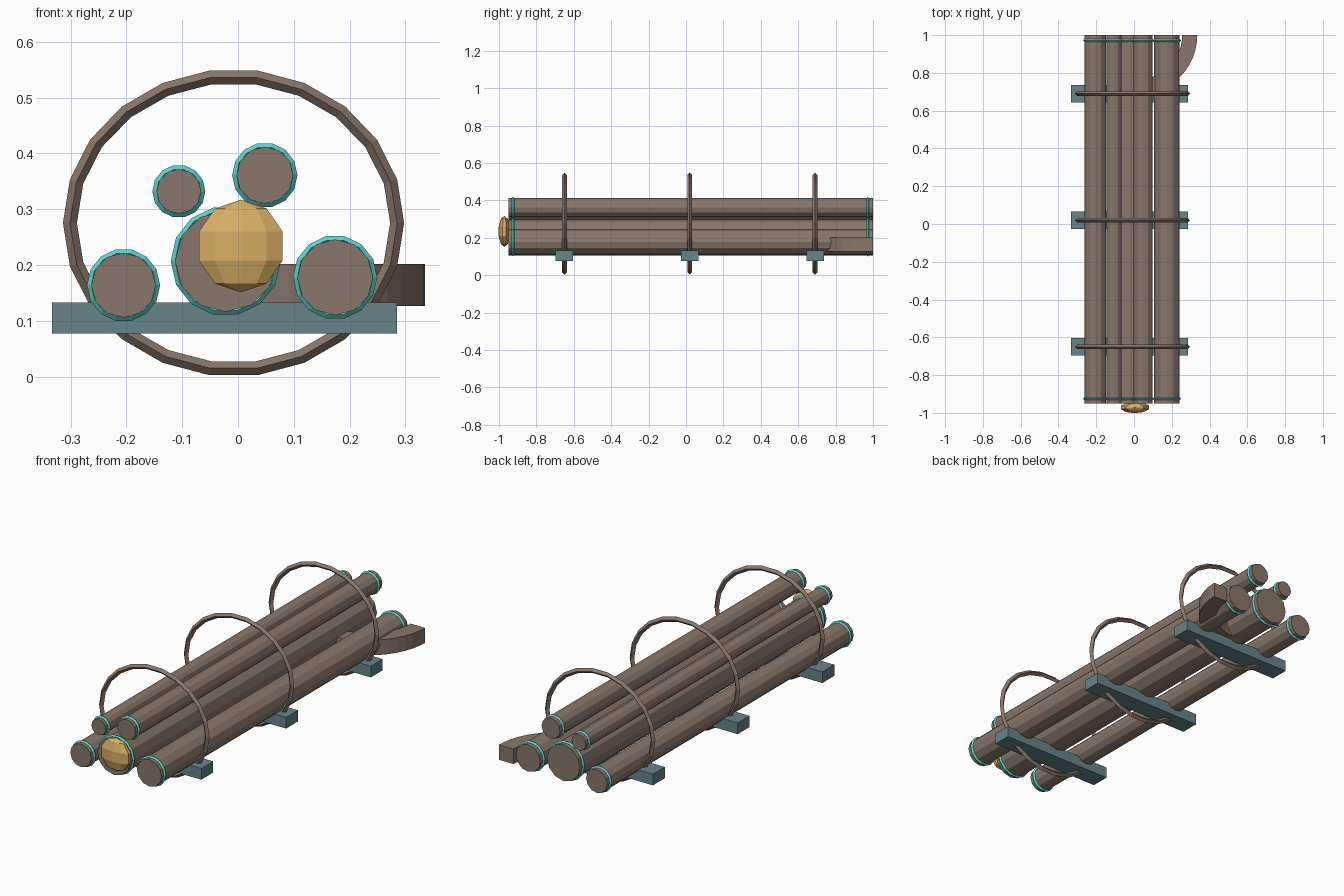
import bpy, bmesh, math
from mathutils import Vector

if "Cube" in bpy.data.objects:
    bpy.data.objects.remove(bpy.data.objects["Cube"])


def material(name, rgb):
    m = bpy.data.materials.new(name)
    m.diffuse_color = (*rgb, 1)
    m.use_nodes = True
    m.node_tree.nodes["Principled BSDF"].inputs["Base Color"].default_value = m.diffuse_color
    return m


BROWN = material("bark_brown", (0.25, 0.185, 0.145))
SLATE = material("slate_teal", (0.135, 0.23, 0.255))
TEAL = material("bright_teal", (0.10, 0.69, 0.64))
GOLD = material("gold", (0.69, 0.43, 0.13))


def add_object(name, bm, mat):
    bmesh.ops.recalc_face_normals(bm, faces=bm.faces)
    me = bpy.data.meshes.new(name)
    bm.to_mesh(me)
    bm.free()
    me.materials.append(mat)
    ob = bpy.data.objects.new(name, me)
    bpy.context.collection.objects.link(ob)
    return ob


def skin(name, sections, mat, closed):
    """Join cross-sections (lists of points) into one tube."""
    bm = bmesh.new()
    rings = [[bm.verts.new(p) for p in s] for s in sections]
    n = len(rings[0])
    for i in range(len(rings) if closed else len(rings) - 1):
        a, b = rings[i], rings[(i + 1) % len(rings)]
        for j in range(n):
            k = (j + 1) % n
            bm.faces.new((a[j], a[k], b[k], b[j]))
    if not closed:
        bm.faces.new(rings[0])
        bm.faces.new(rings[-1])
    return add_object(name, bm, mat)


def hoop(name, center, rx, rz, tube, depth, segments, mat):
    """Upright ring around the y axis with a diamond cross-section."""
    c = Vector(center)
    sections = []
    for i in range(segments):
        a = 2 * math.pi * i / segments
        ca, sa = math.cos(a), math.sin(a)
        sections.append([c + Vector(((rx + r) * ca, y, (rz + r) * sa))
                         for r, y in ((tube, 0), (0, depth), (-tube, 0), (0, -depth))])
    return skin(name, sections, mat, True)


# Logs with a teal band near each end: x, z, radius
logs = {
    "left_log": (-0.205, 0.164, 0.058),
    "middle_log": (-0.022, 0.207, 0.091),
    "right_log": (0.174, 0.178, 0.068),
    "small_upper_log": (-0.106, 0.332, 0.040),
    "upper_log": (0.048, 0.361, 0.051),
}
for name, (x, z, r) in logs.items():
    ends = [[(x + r * math.cos(math.tau * i / 12), y, z + r * math.sin(math.tau * i / 12))
             for i in range(12)] for y in (-0.95, 1.0)]
    skin(name, ends, BROWN, False)
    for end, y in (("front", -0.925), ("back", 0.972)):
        hoop(f"{name}_{end}_band", (x, y, z), r, r, 0.0075, 0.0075, 14, TEAL)

# Cross planks and the rope hoops tied around them
for i, y in enumerate((-0.65, 0.02, 0.69), 1):
    bm = bmesh.new()
    bmesh.ops.create_cube(bm, size=1)
    for v in bm.verts:
        v.co = Vector((v.co.x * 0.618 - 0.024, v.co.y * 0.094 + y, v.co.z * 0.056 + 0.105))
    add_object(f"cross_plank_{i}", bm, SLATE)
    hoop(f"rope_hoop_{i}", (-0.008, y, 0.2755), 0.293, 0.263, 0.0125, 0.0125, 22, BROWN)

# Curved branch sweeping out of the middle log
sections = []
for i in range(13):
    a = -math.radians(92) * i / 12
    sections.append([(0.02 + r * math.cos(a), 1.0 + r * math.sin(a), z)
                     for r, z in ((0.235, 0.127), (0.315, 0.127), (0.315, 0.202), (0.235, 0.202))])
skin("curved_branch", sections, BROWN, False)

# Flattened gold knob on the front of the middle log
bm = bmesh.new()
bmesh.ops.create_uvsphere(bm, u_segments=10, v_segments=5, radius=1)
for v in bm.verts:
    v.co = Vector((v.co.x * 0.083 + 0.005, v.co.y * 0.032 - 0.971, v.co.z * 0.083 + 0.234))
add_object("gold_knob", bm, GOLD)
